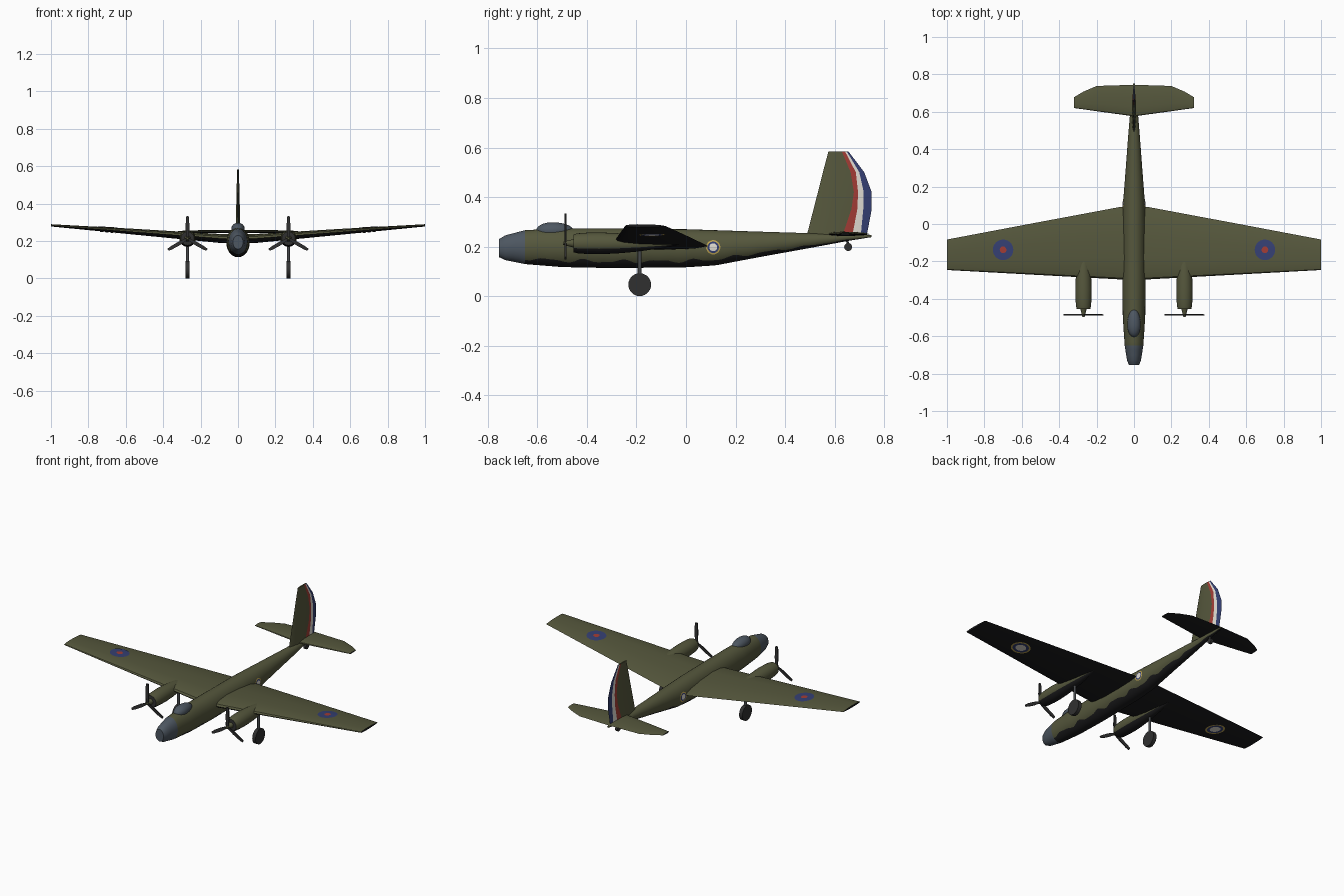
import bpy, bmesh, math
from mathutils import Vector, Matrix
from mathutils.bvhtree import BVHTree

if "Cube" in bpy.data.objects:
    bpy.data.objects.remove(bpy.data.objects["Cube"])

COLOURS = {
    "olive": (0.092, 0.096, 0.046), "black": (0.011, 0.011, 0.012),
    "glass": (0.075, 0.095, 0.12), "red": (0.36, 0.045, 0.035),
    "white": (0.75, 0.72, 0.65), "blue": (0.035, 0.05, 0.17),
    "yellow": (0.5, 0.36, 0.08), "dark_grey": (0.03, 0.03, 0.03),
    "strut_grey": (0.06, 0.065, 0.07),
}
NAMES = list(COLOURS)
MATS = []
for n, c in COLOURS.items():
    m = bpy.data.materials.new(n)
    m.diffuse_color = (*c, 1)
    m.use_nodes = True
    m.node_tree.nodes["Principled BSDF"].inputs["Base Color"].default_value = m.diffuse_color
    MATS.append(m)
IDX = {n: i for i, n in enumerate(NAMES)}


def finish(name, bm, fix=True):
    if fix:
        bmesh.ops.recalc_face_normals(bm, faces=bm.faces[:])
    me = bpy.data.meshes.new(name)
    bm.to_mesh(me)
    bm.free()
    for m in MATS:
        me.materials.append(m)
    ob = bpy.data.objects.new(name, me)
    bpy.context.collection.objects.link(ob)
    return ob


def loft(name, rings, rule, caps):
    """Skin closed rings; rule(i, j) gives the colour of each face."""
    bm = bmesh.new()
    vs = [[bm.verts.new(p) for p in r] for r in rings]
    n = len(rings[0])
    for i in range(len(vs) - 1):
        for j in range(n):
            k = (j + 1) % n
            f = bm.faces.new((vs[i][j], vs[i][k], vs[i + 1][k], vs[i + 1][j]))
            f.material_index = IDX[rule(i, j)]
    for r, c in zip((vs[0], vs[-1]), caps):
        bm.faces.new(r).material_index = IDX[c]
    return finish(name, bm)


def cylinder(name, a, b, r1, r2, colour, seg=16):
    a, b = Vector(a), Vector(b)
    bm = bmesh.new()
    rot = (b - a).to_track_quat('Z', 'Y').to_matrix().to_4x4()
    bmesh.ops.create_cone(bm, cap_ends=True, segments=seg, radius1=r1, radius2=r2,
                          depth=(b - a).length, matrix=Matrix.Translation((a + b) / 2) @ rot)
    for f in bm.faces:
        f.material_index = IDX[colour]
    return finish(name, bm)


def lerp_table(table, y):
    for a, b in zip(table, table[1:]):
        if y <= b[0]:
            t = (y - a[0]) / (b[0] - a[0])
            return [p + (q - p) * t for p, q in zip(a, b)]
    return table[-1]


# body: oval sections, glazed nose, wavy black belly
BODY = [(-.755, .23, .157, .027), (-.73, .245, .145, .037), (-.65, .266, .129, .050),
        (-.5, .274, .117, .060), (-.3, .273, .113, .063), (0, .270, .116, .062),
        (.12, .266, .124, .058), (.3, .260, .158, .044), (.5, .254, .194, .029),
        (.65, .250, .222, .016), (.75, .247, .238, .006)]
ys = [-.755, -.74, -.73, -.70, -.675] + [-.65 + .02 * i for i in range(71)]
rings = []
for y in ys:
    _, top, bot, w = lerp_table(BODY, y)
    half = 48 + 6 * math.sin(y * 42) + 3 * math.sin(y * 71)
    angs = [-90 + half * (k / 5 - 1) for k in range(10)]
    angs += [-90 + half + (360 - 2 * half) * k / 22 for k in range(22)]
    rings.append([(w * math.cos(math.radians(a)), y,
                   (top + bot) / 2 + (top - bot) / 2 * math.sin(math.radians(a))) for a in angs])
body = loft("fuselage", rings,
            lambda i, j: "glass" if i < 5 else "black" if j < 10 else "olive", ("glass", "olive"))

# cockpit canopy
bm = bmesh.new()
bmesh.ops.create_uvsphere(bm, u_segments=24, v_segments=16, radius=1)
for v in bm.verts:
    y = v.co.y
    v.co = (v.co.x * .036, -.54 + y * (.085 if y > 0 else .065), .264 + v.co.z * .034)
for f in bm.faces:
    f.material_index = IDX["glass"]
finish("canopy", bm)

# wing and tailplane: olive above, black below
FOIL = [(0, 0), (.02, .4), (.1, .75), (.3, 1), (.6, .9), (.85, .58), (1, 0)]


def section(x, le, te, zl, zt, h):
    def pt(c, t):
        return (x, le + (te - le) * c, zl + (zt - zl) * c + t * h)
    return [pt(c, t) for c, t in FOIL] + [pt(c, -.75 * t) for c, t in FOIL[-2:0:-1]]


def surface(name, half):
    st = [(-s[0], *s[1:]) for s in reversed(half)] + list(half)
    return loft(name, [section(*s) for s in st],
                lambda i, j: "olive" if j < 6 else "black", ("black", "black"))


wing = surface("wing", [(.08, -.296, .09, .213, .202, .027),
                        (.54, -.271, .004, .248, .243, .018),
                        (1, -.246, -.083, .283, .283, .007)])
surface("tailplane", [(.01, .577, .744, .25, .25, .010), (.2, .603, .738, .25, .25, .008),
                      (.27, .613, .708, .25, .25, .006), (.32, .62, .678, .25, .25, .004)])

# fin with tail stripes: height, front edge, red, white, blue, rear edge, half thickness
FIN = [(.245, .488, .632, .672, .706, .730, .012), (.35, .515, .668, .692, .716, .750, .010),
       (.42, .533, .678, .695, .718, .750, .009), (.5, .553, .665, .686, .700, .720, .007),
       (.583, .575, .630, .643, .650, .657, .004)]
rings = []
for z, le, r, w, b, te, t in FIN:
    side = [(le + (r - le) * .12, .5), (le + (r - le) * .5, 1), (r, .9), (w, .7), (b, .45)]
    rings.append([(0, le, z)] + [(t * k, y, z) for y, k in side] + [(0, te, z)]
                 + [(-t * k, y, z) for y, k in reversed(side)])
STRIPE = ["olive"] * 3 + ["red", "white", "blue"]
loft("fin", rings, lambda i, j: STRIPE[j if j < 6 else 11 - j], ("olive", "olive"))

# engines, propellers and main wheels on both sides
NAC = [(-.455, .036), (-.44, .040), (-.40, .043), (-.35, .044), (-.28, .041),
       (-.2, .034), (-.1, .020), (-.02, .004)]
HUB = .213
for side, s in (("left", -1), ("right", 1)):
    x = .27 * s
    rings = [[(x + r * math.cos(k * math.tau / 24), y, HUB + r * math.sin(k * math.tau / 24))
              for k in range(24)] for y, r in NAC]
    loft(side + "_nacelle", rings, lambda i, j: "black" if 14 <= j < 22 else "olive",
         ("dark_grey", "black"))
    cylinder(side + "_spinner", (x, -.45, HUB), (x, -.497, HUB), .018, .006, "olive")
    for k in range(3):
        a = math.radians(90 + 120 * k)
        d, e = Vector((math.cos(a), 0, math.sin(a))), Vector((-math.sin(a), 0, math.cos(a)))
        o = Vector((x, -.486, HUB))
        blade = [[o + d * q + e * u * w + Vector((0, v * .004, 0))
                  for u, v in ((-1, -.6), (1, -1), (1, .6), (-1, 1))]
                 for q, w in ((.004, .006), (.05, .010), (.10, .009), (.12, .006))]
        loft(f"{side}_propeller_blade_{k + 1}", blade, lambda i, j: "dark_grey",
             ("dark_grey", "dark_grey"))
    cylinder(side + "_main_wheel", (x - .011, -.187, .046), (x + .011, -.187, .046),
             .046, .046, "dark_grey", 28)
    cylinder(side + "_wheel_strut", (x, -.187, .04), (x, -.187, .21), .008, .008, "strut_grey", 12)

# tail wheel
cylinder("tail_wheel", (-.008, .655, .198), (.008, .655, .198), .016, .016, "dark_grey", 20)
cylinder("tail_wheel_strut", (0, .655, .2), (0, .65, .235), .005, .005, "strut_grey", 8)


# roundels: thin discs wrapped onto the surface beneath them
def tree_of(ob):
    return BVHTree.FromPolygons([v.co.copy() for v in ob.data.vertices],
                                [tuple(p.vertices) for p in ob.data.polygons])


def roundel(name, tree, centre, u, w, bands):
    centre, u, w = Vector(centre), Vector(u), Vector(w)
    out = u.cross(w)

    def drop(r, k):
        a = k * math.tau / 24
        p = centre + u * r * math.cos(a) + w * r * math.sin(a)
        hit = tree.ray_cast(p + out, -out)[0]
        return (hit if hit else p) + out * .0025
    bm = bmesh.new()
    mid = bm.verts.new(drop(0, 0))
    prev = None
    for r, c in bands:
        ring = [bm.verts.new(drop(r, k)) for k in range(24)]
        for k in range(24):
            n = (k + 1) % 24
            f = bm.faces.new((prev[k], ring[k], ring[n], prev[n]) if prev else (mid, ring[k], ring[n]))
            f.material_index = IDX[c]
        prev = ring
    finish(name, bm, False)


wt, bt = tree_of(wing), tree_of(body)
for side, s in (("left", -1), ("right", 1)):
    roundel(side + "_upper_roundel", wt, (.7 * s, -.138, .26), (1, 0, 0), (0, 1, 0),
            [(.018, "red"), (.036, "blue"), (.055, "blue")])
    roundel(side + "_lower_roundel", wt, (.7 * s, -.138, .26), (0, 1, 0), (1, 0, 0),
            [(.03, "white"), (.045, "blue"), (.055, "yellow")])
    roundel(side + "_body_roundel", bt, (0, .11, .197), (0, s, 0), (0, 0, 1),
            [(.008, "white"), (.016, "white"), (.023, "blue"), (.029, "yellow")])

# smooth shading with sharp edges kept
bpy.ops.object.select_all(action='SELECT')
bpy.context.view_layer.objects.active = body
bpy.ops.object.shade_smooth_by_angle(angle=math.radians(35))
